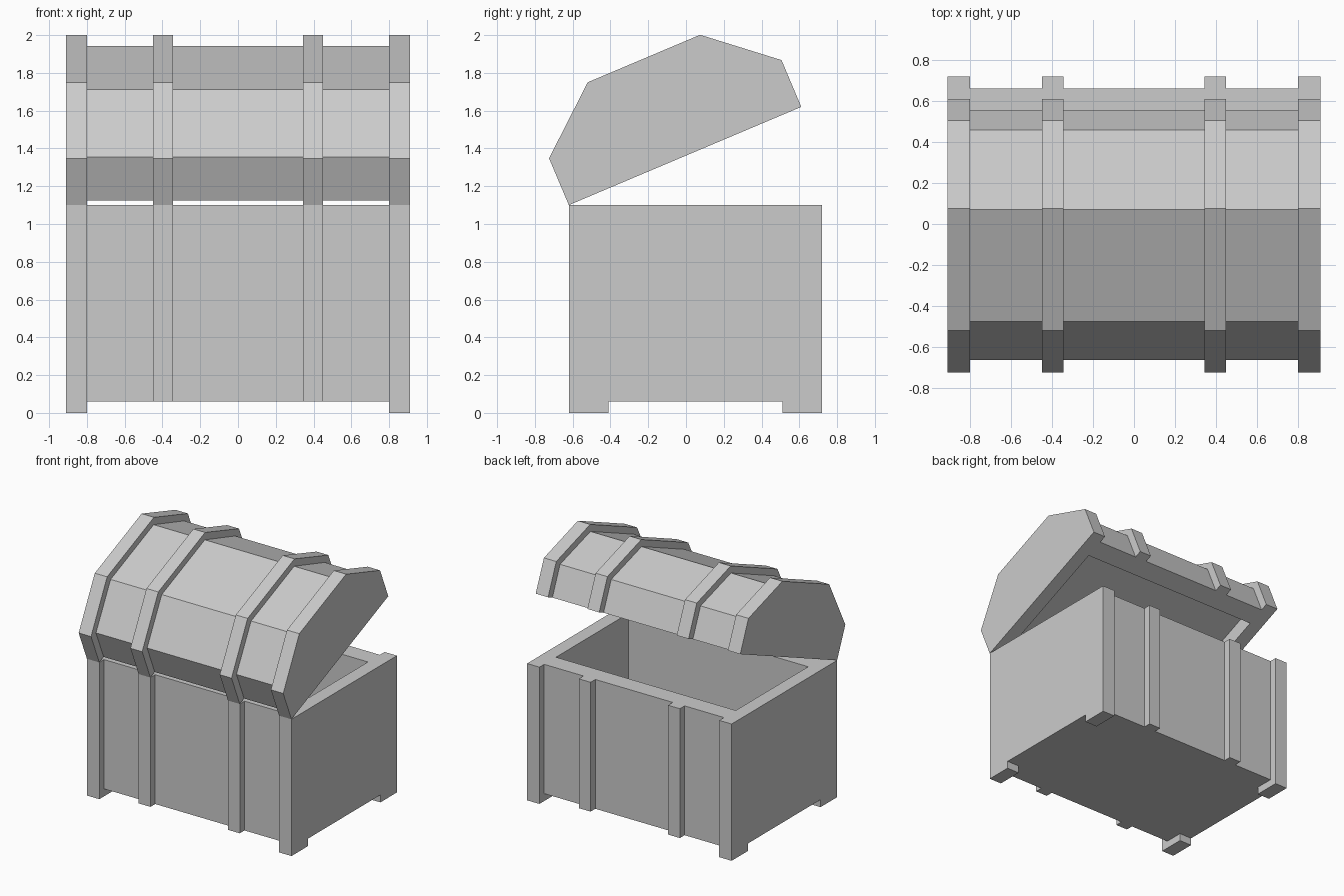
import bpy, bmesh
from math import radians

if "Cube" in bpy.data.objects:
    bpy.data.objects.remove(bpy.data.objects["Cube"])


def prism(name, profile, spans, loc=(0, 0, 0), tilt=0):
    """Extrude a side profile (y, z) along x over each span, as one object."""
    bm = bmesh.new()
    for x0, x1 in spans:
        face = bm.faces.new([bm.verts.new((x0, y, z)) for y, z in profile])
        out = bmesh.ops.extrude_face_region(bm, geom=[face])
        verts = [v for v in out["geom"] if isinstance(v, bmesh.types.BMVert)]
        bmesh.ops.translate(bm, verts=verts, vec=(x1 - x0, 0, 0))
    bmesh.ops.recalc_face_normals(bm, faces=bm.faces)
    mesh = bpy.data.meshes.new(name)
    bm.to_mesh(mesh)
    bm.free()
    ob = bpy.data.objects.new(name, mesh)
    bpy.context.collection.objects.link(ob)
    ob.location = loc
    ob.rotation_euler.x = tilt
    return ob


def mirrored(half):
    """Complete a left half profile across its centre line."""
    return half + [(-y, z) for y, z in reversed(half)]


ENDS = [(-0.91, -0.80), (0.80, 0.91)]
MIDDLE = [(-0.80, 0.80)]
STRAPS = [(-0.45, -0.345), (0.345, 0.45)]
OUT, PANEL, HOLE = 0.67, 0.61, 0.46      # half depths
BASE, TOP, FLOOR = 0.06, 1.10, 0.18

# Chest body
BODY = (0, 0.05, 0)
prism("body_ends", mirrored([(-OUT, TOP), (-OUT, 0), (-HOLE, 0), (-HOLE, BASE)]), ENDS, BODY)
trough = mirrored([(-HOLE, FLOOR), (-HOLE, TOP), (-PANEL, TOP), (-PANEL, BASE)])
prism("body_trough", trough, MIDDLE, BODY)
for side, s in (("front", -1), ("back", 1)):
    slab = [(s * OUT, BASE), (s * OUT, TOP), (s * PANEL, TOP), (s * PANEL, BASE)]
    prism(side + "_body_straps", slab, STRAPS, BODY)

# Lid, tilted open
LID = (0, -0.005, 1.36)
TILT = radians(22.9)
outer = mirrored([(-0.668, 0), (-0.668, 0.269), (-0.323, 0.56)])
inner = mirrored([(-0.608, 0), (-0.608, 0.25), (-0.297, 0.508)])
recess = mirrored([(-HOLE, 0), (-HOLE, 0.12)])
prism("lid_ends", outer, ENDS, LID, TILT)
prism("lid_panels", inner + recess[::-1], MIDDLE, LID, TILT)
prism("lid_straps", outer + inner[::-1], STRAPS, LID, TILT)
